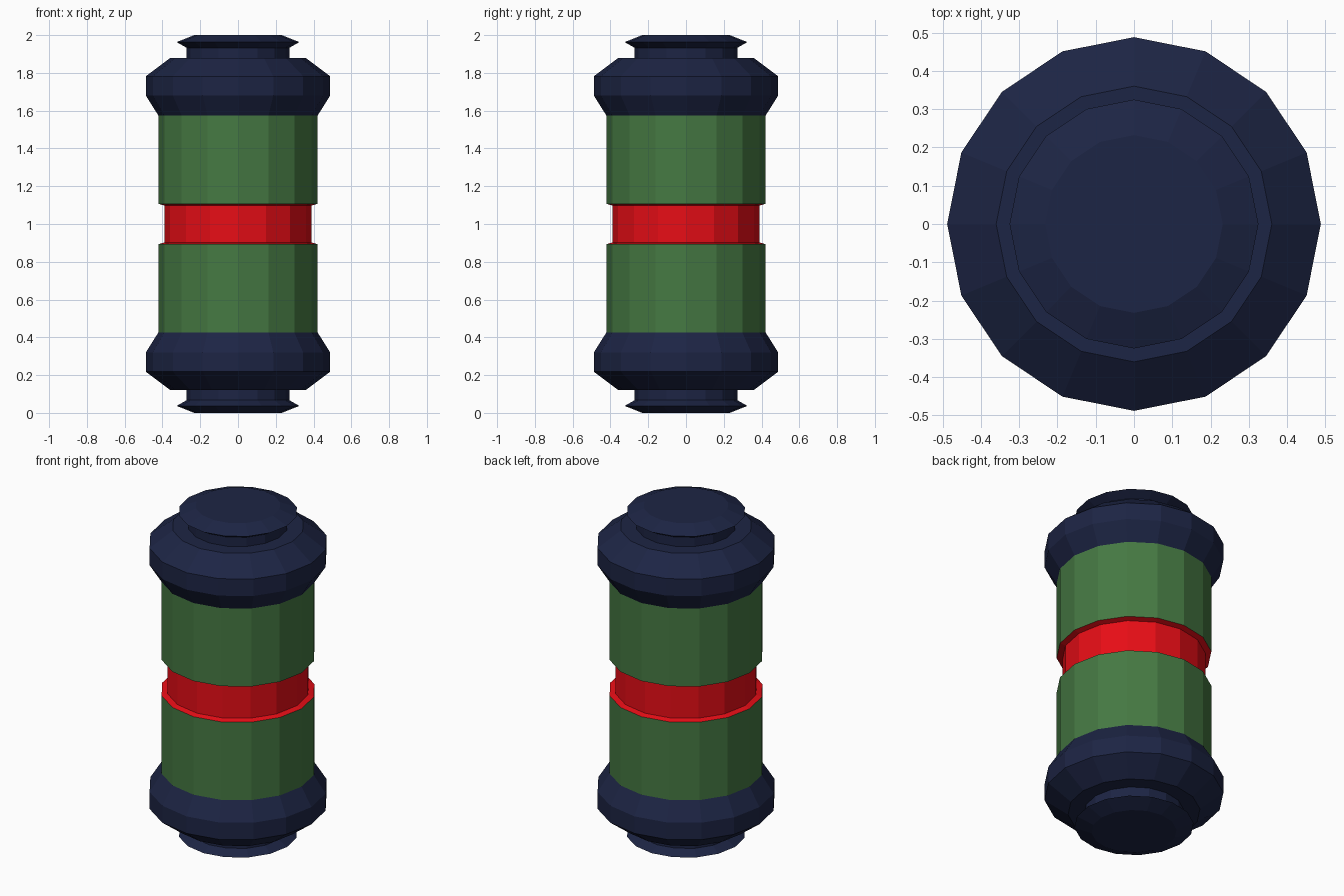
import bpy
import math

if "Cube" in bpy.data.objects:
    bpy.data.objects.remove(bpy.data.objects["Cube"])

SIDES = 16


def material(name, rgb):
    m = bpy.data.materials.new(name)
    m.diffuse_color = (*rgb, 1.0)
    m.use_nodes = True
    m.node_tree.nodes["Principled BSDF"].inputs["Base Color"].default_value = m.diffuse_color
    return m


navy = material("navy", (0.012, 0.018, 0.058))
green = material("green", (0.06, 0.19, 0.055))
red = material("red", (0.80, 0.004, 0.008))


def lathe(name, profile, mat, cap_low=False, cap_high=False):
    """Spin a bottom-to-top (radius, z) profile into a flat-faced shell."""
    verts, faces = [], []
    for r, z in profile:
        for j in range(SIDES):
            a = 2 * math.pi * j / SIDES
            verts.append((r * math.cos(a), r * math.sin(a), z))
    for i in range(len(profile) - 1):
        lo, hi = i * SIDES, (i + 1) * SIDES
        for j in range(SIDES):
            k = (j + 1) % SIDES
            faces.append((lo + j, lo + k, hi + k, hi + j))
    if cap_low:
        faces.append(tuple(reversed(range(SIDES))))
    if cap_high:
        top = (len(profile) - 1) * SIDES
        faces.append(tuple(range(top, top + SIDES)))
    mesh = bpy.data.meshes.new(name)
    mesh.from_pydata(verts, [], faces)
    mesh.materials.append(mat)
    mesh.update()
    ob = bpy.data.objects.new(name, mesh)
    bpy.context.collection.objects.link(ob)
    return ob


def flipped(profile):
    return [(r, 2.0 - z) for r, z in reversed(profile)]


# End caps: flanged knob, neck and bevelled collar
cap = [(0.232, 0.0), (0.325, 0.037), (0.272, 0.067), (0.272, 0.122),
       (0.36, 0.122), (0.488, 0.218), (0.488, 0.32), (0.422, 0.425)]
lathe("bottom_cap", cap, navy, cap_low=True)
lathe("top_cap", flipped(cap), navy, cap_high=True)

# Green barrel halves
barrel = [(0.422, 0.425), (0.422, 0.893)]
lathe("lower_barrel", barrel, green)
lathe("upper_barrel", flipped(barrel), green)

# Recessed red band with its step faces
lathe("centre_band", [(0.422, 0.893), (0.39, 0.902), (0.39, 1.098), (0.422, 1.107)], red)
